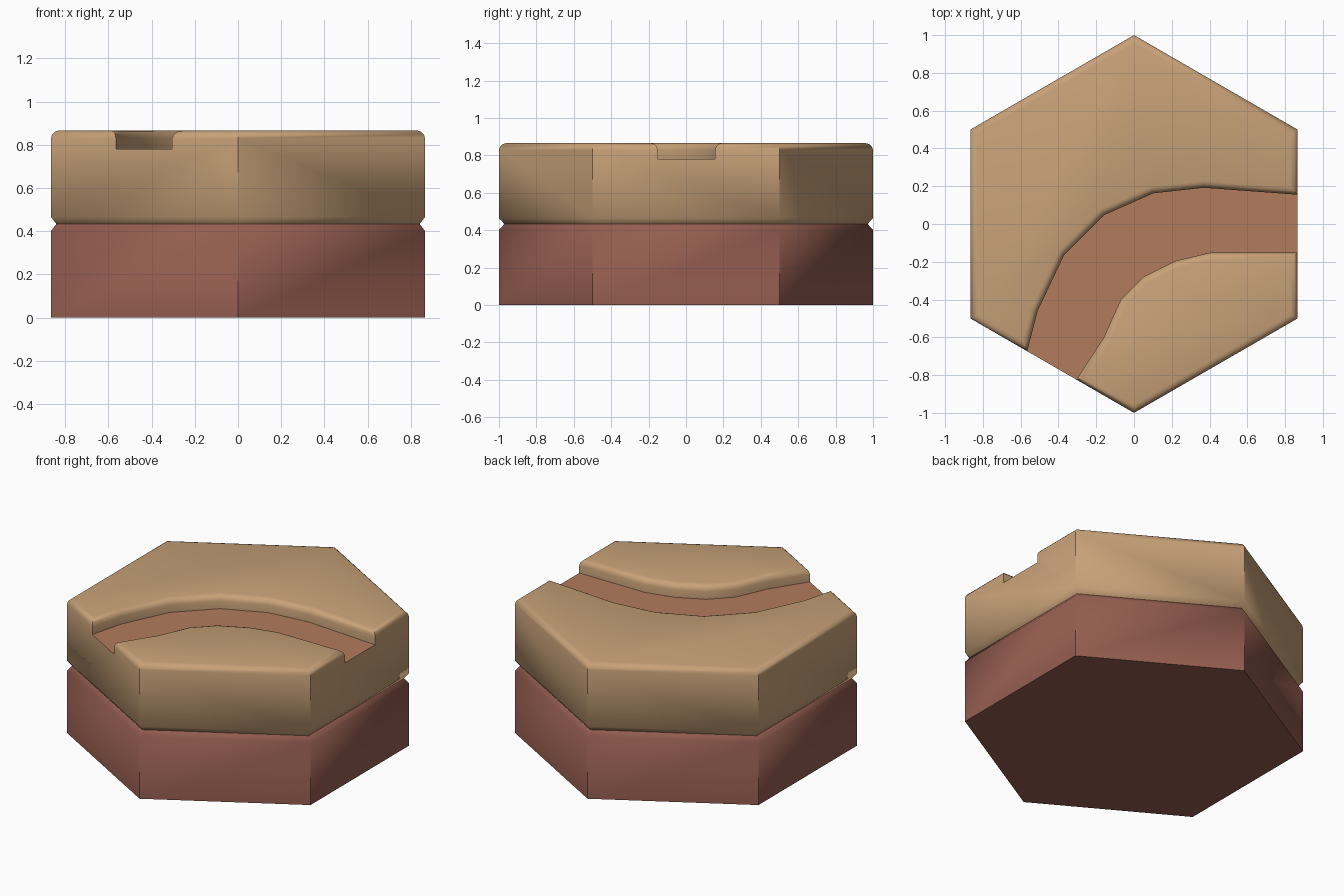
import bpy, bmesh, math
from mathutils import Vector

if "Cube" in bpy.data.objects:
    bpy.data.objects.remove(bpy.data.objects["Cube"])

A = math.sqrt(3) / 2           # hexagon apothem
MID, FLOOR, TOP = 0.433, 0.78, 0.866
R = 0.037                      # rounding of the upper edges


def material(name, rgb):
    m = bpy.data.materials.new(name)
    m.diffuse_color = (*rgb, 1)
    m.use_nodes = True
    m.node_tree.nodes["Principled BSDF"].inputs["Base Color"].default_value = m.diffuse_color
    return m


def inset(points, d):
    """Mitred inward offset of a counter-clockwise outline."""
    pts = [Vector(p) for p in points]
    result = []
    for i, p in enumerate(pts):
        e1 = (p - pts[i - 1]).normalized()
        e2 = (pts[(i + 1) % len(pts)] - p).normalized()
        n1, n2 = Vector((-e1.y, e1.x)), Vector((-e2.y, e2.x))
        result.append(p + (n1 + n2) * d / (1 + n1.dot(n2)))
    return result


def loft(bm, outline, profile, bottom=False, top=False):
    """Stack outlines, one per (inset, height) step, and join them with quads."""
    rings = [[bm.verts.new((q.x, q.y, z)) for q in inset(outline, d)] for d, z in profile]
    n = len(outline)
    for a, b in zip(rings, rings[1:]):
        for i in range(n):
            j = (i + 1) % n
            bm.faces.new((a[i], a[j], b[j], b[i]))
    if bottom:
        bm.faces.new(rings[0][::-1])
    if top:
        bm.faces.new(rings[-1])


def finish(bm, name, mats):
    bmesh.ops.remove_doubles(bm, verts=bm.verts[:], dist=1e-4)
    bmesh.ops.dissolve_limit(bm, angle_limit=0.002, verts=bm.verts[:], edges=bm.edges[:],
                             delimit={'MATERIAL'})
    bmesh.ops.recalc_face_normals(bm, faces=bm.faces[:])
    mesh = bpy.data.meshes.new(name)
    bm.to_mesh(mesh)
    bm.free()
    for m in mats:
        mesh.materials.append(m)
    ob = bpy.data.objects.new(name, mesh)
    bpy.context.collection.objects.link(ob)
    bpy.ops.object.select_all(action='DESELECT')
    ob.select_set(True)
    bpy.context.view_layer.objects.active = ob
    bpy.ops.object.shade_smooth_by_angle(angle=math.radians(50))


clay = material("clay", (0.30, 0.11, 0.08))
sand = material("sand", (0.58, 0.36, 0.19))
path = material("path", (0.45, 0.20, 0.11))

# Lower block
hexagon = [(A, 0.5), (0, 1), (-A, 0.5), (-A, -0.5), (0, -1), (A, -0.5)]
bm = bmesh.new()
loft(bm, hexagon, [(0, 0), (0, MID - 0.032), (0.025, MID)], True, True)
finish(bm, "lower_block", [clay])

# Both sides of the curved channel, from the right face to the front left face
outer = [(A, 0.155), (0.37, 0.192), (0.10, 0.162), (-0.16, 0.046),
         (-0.37, -0.165), (-0.51, -0.46), (-0.565, -1 + 0.565 / math.sqrt(3))]
inner = [(A, -0.152), (0.40, -0.152), (0.22, -0.195), (0.05, -0.28),
         (-0.07, -0.40), (-0.16, -0.60), (-0.305, -1 + 0.305 / math.sqrt(3))]
outer[-1] = (-0.565, -1 + 0.565 / math.sqrt(3))

# Upper block: sides up to channel floor, the floor, then the two rounded banks
bm = bmesh.new()
rim = hexagon[:4] + [outer[-1], inner[-1]] + hexagon[4:] + [inner[0], outer[0]]
loft(bm, rim, [(0.025, MID), (0, MID + 0.032), (0, FLOOR)], bottom=True)

floor = bm.faces.new([bm.verts.new((x, y, FLOOR)) for x, y in outer + inner[::-1]])
floor.material_index = 1

bank_profile = [(0, FLOOR)]
for k in range(4):
    t = math.radians(30 * k)
    bank_profile.append((R * (1 - math.cos(t)), TOP - R + R * math.sin(t)))
loft(bm, hexagon[:4] + outer[::-1], bank_profile, top=True)
loft(bm, hexagon[4:] + inner, bank_profile, top=True)
finish(bm, "upper_block_with_channel", [sand, path])
